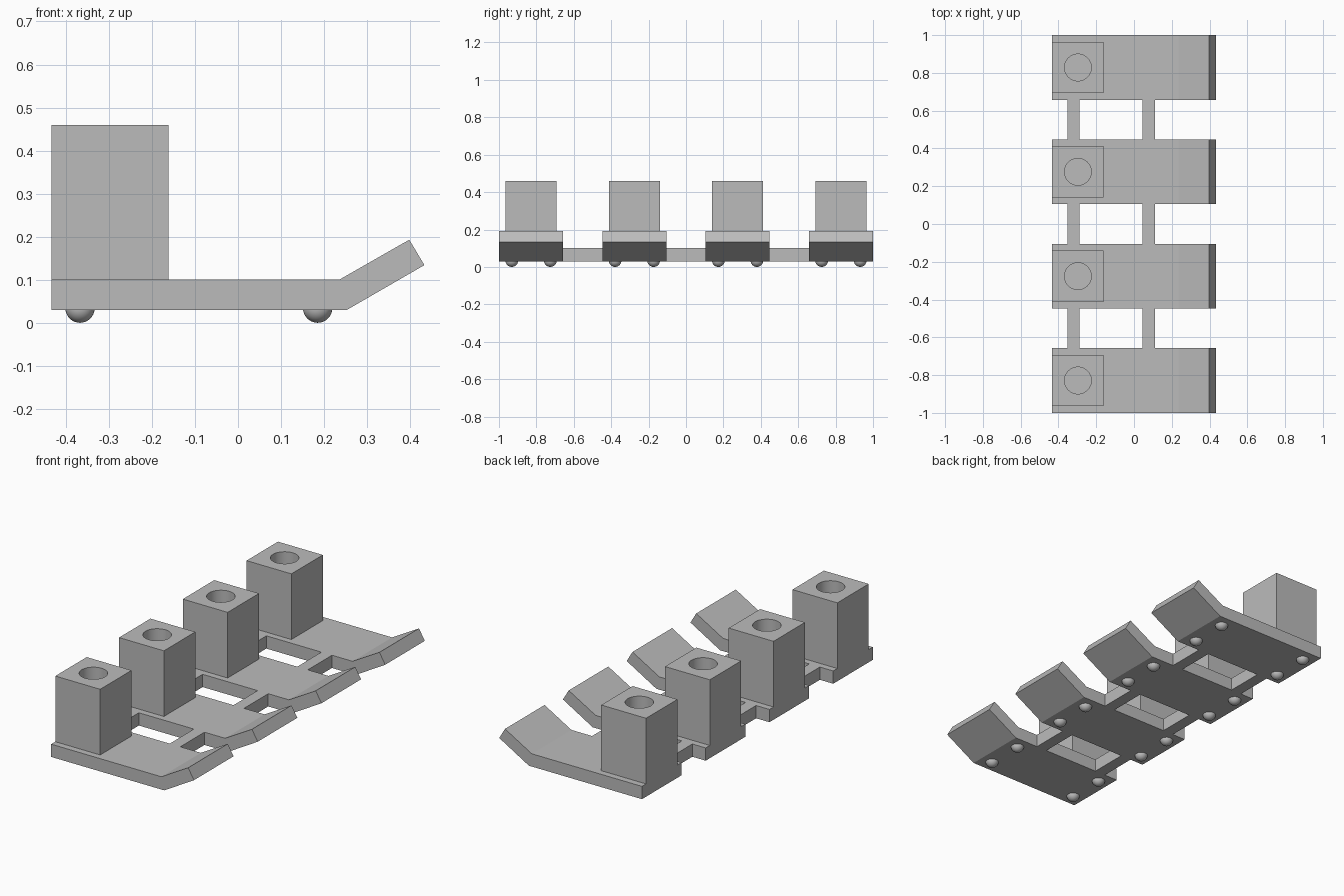
import bpy, bmesh, math

cube = bpy.data.objects.get("Cube")
if cube:
    bpy.data.objects.remove(cube, do_unlink=True)

grey = bpy.data.materials.new("plain_grey")
grey.use_nodes = True
COLOUR = (0.5, 0.5, 0.5, 1)
grey.diffuse_color = COLOUR
grey.node_tree.nodes["Principled BSDF"].inputs["Base Color"].default_value = COLOUR

BOTTOM, DECK, TOP = 0.03, 0.10, 0.46
BACK = -0.433
SPACING, TRAY_WIDTH = 0.5523, 0.343
BLOCK = 0.272
CENTRES = [(i - 1.5) * SPACING for i in range(4)]


def add_object(name, mesh, location=(0, 0, 0)):
    ob = bpy.data.objects.new(name, mesh)
    ob.location = location
    bpy.context.collection.objects.link(ob)
    return ob


def finish(name, bm):
    bmesh.ops.recalc_face_normals(bm, faces=bm.faces)
    mesh = bpy.data.meshes.new(name)
    bm.to_mesh(mesh)
    bm.free()
    mesh.materials.append(grey)
    return mesh


def box(name, size):
    bm = bmesh.new()
    bmesh.ops.create_cube(bm, size=1)
    bmesh.ops.scale(bm, vec=size, verts=bm.verts)
    return finish(name, bm)


def smooth(ob):
    bpy.ops.object.select_all(action="DESELECT")
    ob.select_set(True)
    bpy.context.view_layer.objects.active = ob
    bpy.ops.object.shade_smooth_by_angle(angle=math.radians(35))


# Tray: side profile with an upturned lip, extruded across its width
profile = [(BACK, BOTTOM), (0.253, BOTTOM), (0.433, 0.134),
           (0.398, 0.193), (0.235, DECK), (BACK, DECK)]
bm = bmesh.new()
face = bm.faces.new([bm.verts.new((x, -TRAY_WIDTH / 2, z)) for x, z in profile])
swept = bmesh.ops.extrude_face_region(bm, geom=[face])["geom"]
bmesh.ops.translate(bm, vec=(0, TRAY_WIDTH, 0),
                    verts=[v for v in swept if isinstance(v, bmesh.types.BMVert)])
tray_mesh = finish("tray", bm)

# Socket block: a tall box with a round blind hole bored from the top
block_height = TOP - DECK
hole_depth = 0.27
block = add_object("socket_block_1", box("socket_block", (BLOCK, BLOCK, block_height)))
bm = bmesh.new()
bmesh.ops.create_cone(bm, cap_ends=True, segments=48, radius1=0.071, radius2=0.071,
                      depth=hole_depth * 2)
cutter = add_object("hole_cutter", finish("hole_cutter", bm), (0, 0, block_height / 2))
cutter.hide_render = True
bpy.context.view_layer.update()
bore = block.modifiers.new("bore", "BOOLEAN")
bore.operation = "DIFFERENCE"
bore.solver = "EXACT"
bore.object = cutter
bpy.context.view_layer.objects.active = block
bpy.ops.object.modifier_apply(modifier="bore")
bpy.data.objects.remove(cutter, do_unlink=True)
smooth(block)

# Round foot, half sunk into the tray
FOOT = 0.034
bm = bmesh.new()
bmesh.ops.create_uvsphere(bm, u_segments=32, v_segments=16, radius=FOOT)
foot_mesh = finish("foot", bm)
for poly in foot_mesh.polygons:
    poly.use_smooth = True

# Repeat tray, block and feet along the row
for n, y in enumerate(CENTRES, 1):
    add_object(f"tray_{n}", tray_mesh, (0, y, 0))
    ob = block if n == 1 else add_object(f"socket_block_{n}", block.data)
    ob.location = (BACK + BLOCK / 2, y, (DECK + TOP) / 2)
    for x, end in ((-0.367, "back"), (0.185, "front")):
        for side in (-1, 1):
            label = "left" if side > 0 else "right"
            add_object(f"foot_{end}_{label}_{n}", foot_mesh, (x, y + side * 0.103, FOOT))

# Two connecting bars in each gap
bar_mesh = box("connecting_bar", (0.064, SPACING - TRAY_WIDTH, DECK - BOTTOM))
for n in range(3):
    y = (CENTRES[n] + CENTRES[n + 1]) / 2
    for x, end in ((-0.32, "back"), (0.078, "front")):
        add_object(f"connecting_bar_{end}_{n + 1}", bar_mesh, (x, y, (BOTTOM + DECK) / 2))
